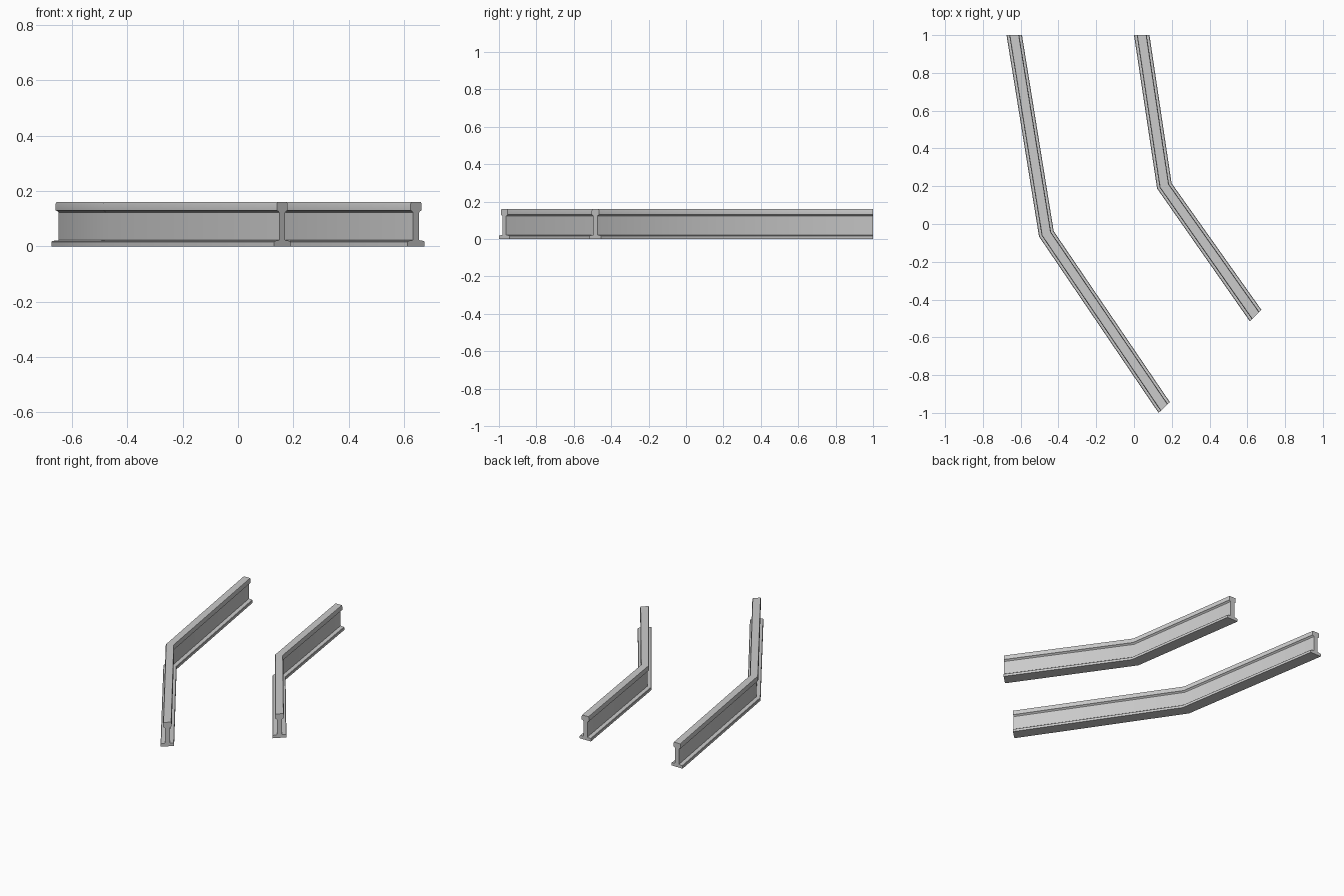
import bpy, bmesh
from math import radians
from mathutils import Vector

if "Cube" in bpy.data.objects:
    bpy.data.objects.remove(bpy.data.objects["Cube"])

# Half of the rail cross-section: (offset across the foot from -1 to 1, height)
half = [(1.0, 0.0), (1.0, 0.016), (0.93, 0.019), (0.36, 0.022), (0.36, 0.122),
        (0.48, 0.127), (0.64, 0.13), (0.64, 0.153), (0.56, 0.16)]
profile = half + [(-u, z) for u, z in reversed(half)]

# Foot edges (left, right) at the far end, the bend and the near end
rails = {
    "left_rail": [((-0.675, 1.0), (-0.593, 1.0)),
                  ((-0.503, -0.066), (-0.425, -0.038)),
                  ((0.130, -1.0), (0.190, -0.943))],
    "right_rail": [((0.0, 1.0), (0.082, 1.0)),
                   ((0.122, 0.188), (0.199, 0.216)),
                   ((0.613, -0.515), (0.675, -0.455))],
}


def make_rail(name, stations):
    """Sweep the mitred rail profile through the stations."""
    bm = bmesh.new()
    rings = []
    for a, b in stations:
        a, b = Vector(a), Vector(b)
        mid, side = (a + b) / 2, (b - a) / 2
        rings.append([bm.verts.new((*(mid + side * u), z)) for u, z in profile])
    n = len(profile)
    for r0, r1 in zip(rings, rings[1:]):
        for i in range(n):
            j = (i + 1) % n
            bm.faces.new((r0[i], r0[j], r1[j], r1[i]))
    bm.faces.new(rings[0])
    bm.faces.new(rings[-1])
    bmesh.ops.recalc_face_normals(bm, faces=bm.faces)
    mesh = bpy.data.meshes.new(name)
    bm.to_mesh(mesh)
    bm.free()
    obj = bpy.data.objects.new(name, mesh)
    bpy.context.collection.objects.link(obj)
    bpy.ops.object.select_all(action='DESELECT')
    obj.select_set(True)
    bpy.context.view_layer.objects.active = obj
    bpy.ops.object.shade_smooth_by_angle(angle=radians(30))


for name, stations in rails.items():
    make_rail(name, stations)
